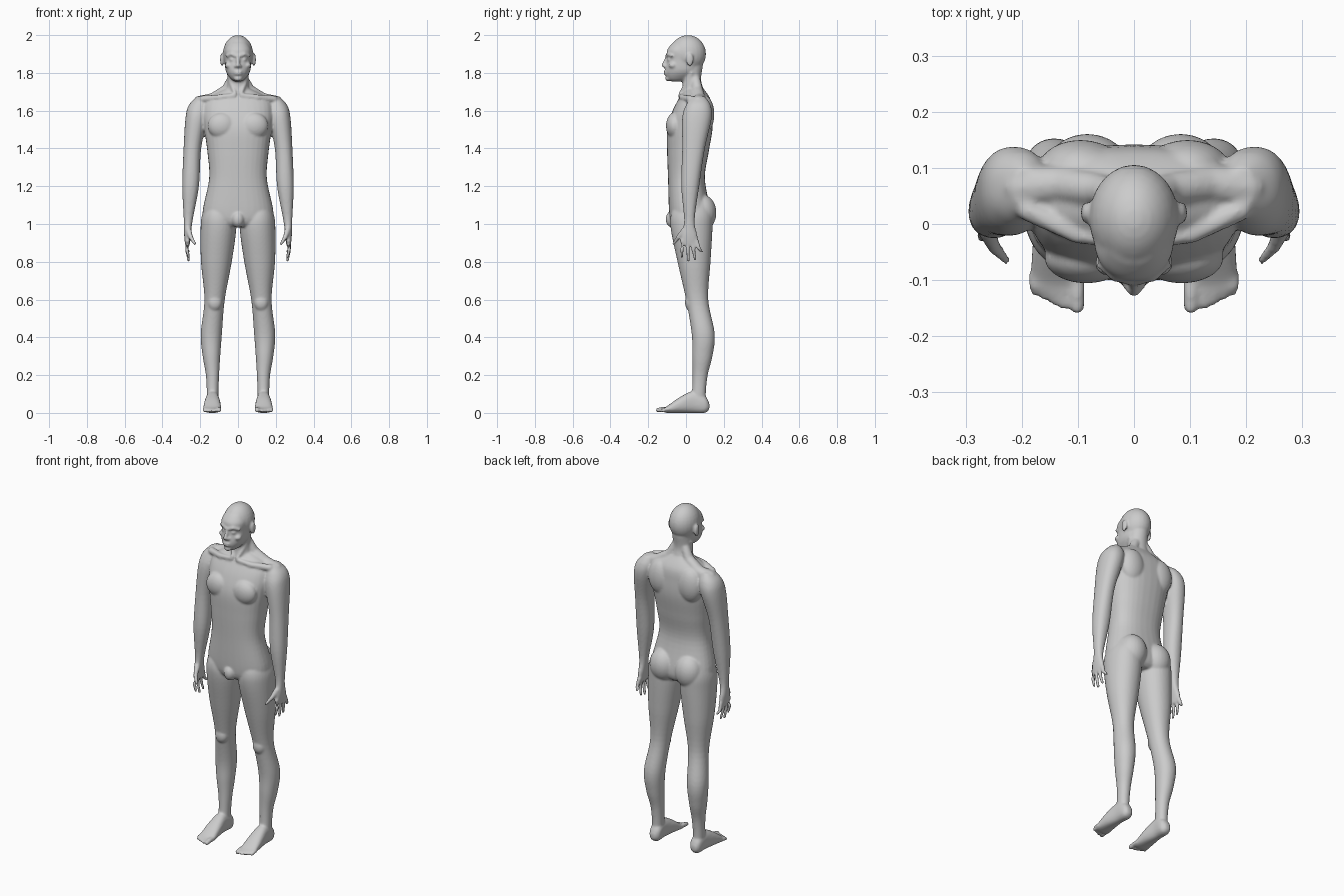
import bpy, bmesh, math
from mathutils import Vector, Matrix

cube = bpy.data.objects.get("Cube")
if cube:
    bpy.data.objects.remove(cube)

SIDES = 32
STEPS = 6
BOTH = (1, -1)
MIDDLE = (1,)
bm = bmesh.new()


def skin(loops):
    """Bridge closed loops of points into a capped solid."""
    rows = [[bm.verts.new(point) for point in loop] for loop in loops]
    for lower, upper in zip(rows, rows[1:]):
        for i in range(len(lower)):
            bm.faces.new((lower[i - 1], lower[i], upper[i], upper[i - 1]))
    bm.faces.new(rows[0][::-1])
    bm.faces.new(rows[-1])


def smooth_rows(rows):
    """Ease through the sections with Hermite curves."""
    rows = [Vector(row) for row in rows]
    padded = [rows[0], *rows, rows[-1]]
    result = []
    for before, start, end, after in zip(padded, padded[1:], padded[2:], padded[3:]):
        leave, arrive = (end - before) / 2, (after - start) / 2
        for step in range(STEPS):
            t = step / STEPS
            ease = t * t * (3 - 2 * t)
            result.append(start.lerp(end, ease) + leave * t * (1 - t) ** 2 - arrive * t * t * (1 - t))
    return result + [rows[-1]]


def rounded(angle, power):
    """Point on a unit superellipse."""
    return [math.copysign(abs(value) ** (2 / power), value)
            for value in (math.cos(angle), math.sin(angle))]


def loft(rows, power, sides=BOTH, lengthwise=False):
    """Rows are (station, inner x, outer x, low, high) of rounded sections."""
    outline = [rounded(math.tau * k / SIDES, power) for k in range(SIDES)]
    for side in sides:
        loops = []
        for station, inner, outer, low, high in smooth_rows(rows):
            loop = []
            for u, v in outline:
                x = side * (inner + outer + u * (outer - inner)) / 2
                other = (low + high + v * (high - low)) / 2
                loop.append((x, station, other) if lengthwise else (x, other, station))
            loops.append(loop)
        skin(loops)


def centred(rows, power):
    """Rows are (height, half width, front, back)."""
    loft([(z, -width, width, front, back) for z, width, front, back in rows], power, MIDDLE)


def blob(centre, radii, sides=BOTH):
    x, y, z = centre
    for side in sides:
        place = Matrix.Translation((side * x, y, z)) @ Matrix.Diagonal((*radii, 1))
        bmesh.ops.create_uvsphere(bm, u_segments=24, v_segments=16, radius=1, matrix=place)


def tube(points, start_radius, end_radius, sides=BOTH):
    """Round-ended tapering tube through the points."""
    last = len(points) - 1
    for side in sides:
        path = [Vector((side * x, y, z)) for x, y, z in points]
        loops = []
        for i, point in enumerate(path):
            radius = start_radius + (end_radius - start_radius) * i / last
            heading = path[min(i + 1, last)] - path[max(i - 1, 0)]
            turn = heading.to_track_quat("Z", "Y")
            loops.append([point + turn @ Vector((*rounded(math.tau * k / 12, 2), 0)) * radius
                          for k in range(12)])
        skin(loops)
        for point, radius in ((path[0], start_radius), (path[-1], end_radius)):
            bmesh.ops.create_uvsphere(bm, u_segments=12, v_segments=8, radius=radius,
                                      matrix=Matrix.Translation(point))


# Skull and face
blob((0, .01, 1.9), (.08, .096, .1), MIDDLE)
centred([(1.96, .05, -.07, .03), (1.92, .07, -.1, .05), (1.87, .07, -.1, .07),
         (1.81, .065, -.11, .07), (1.77, .04, -.1, .02), (1.755, .02, -.08, -.02)], 2.2)
# Brows, eyes, cheeks, nose, lips, chin and ears
tube([(.01, -.1, 1.89), (.035, -.095, 1.9), (.06, -.075, 1.89)], .01, .007)
blob((.03, -.085, 1.87), (.016, .014, .011))
blob((.05, -.07, 1.84), (.02, .022, .016))
tube([(0, -.1, 1.89), (0, -.11, 1.86), (0, -.12, 1.84)], .008, .011, MIDDLE)
blob((.012, -.11, 1.835), (.009, .01, .008))
for lip_height in (1.806, 1.794):
    blob((0, -.107, lip_height), (.024, .012, .006), MIDDLE)
blob((0, -.096, 1.77), (.022, .014, .014), MIDDLE)
blob((.085, .02, 1.87), (.01, .02, .035))

# Neck, its front cords, the slope to the shoulders and the collarbones
centred([(1.84, .055, -.03, .09), (1.77, .055, -.02, .08), (1.72, .06, -.02, .09),
         (1.66, .08, -.03, .11)], 2)
tube([(.05, .03, 1.8), (.035, 0, 1.74), (.015, -.03, 1.69)], .011, .01)
tube([(.03, .05, 1.77), (.06, .06, 1.71), (.13, .07, 1.66), (.2, .065, 1.64)], .025, .04)
tube([(.02, -.03, 1.68), (.1, -.02, 1.67), (.19, .025, 1.66)], .012, .02)

# Torso
centred([(1.72, .06, 0, .09), (1.66, .165, -.04, .13), (1.59, .187, -.075, .14),
         (1.5, .178, -.1, .14), (1.38, .162, -.1, .12), (1.24, .153, -.095, .1),
         (1.07, .187, -.09, .13), (1.01, .17, -.08, .125), (.985, .1, -.06, .1)], 2.4)
# Chest muscles, shoulder blades, buttocks and groin
blob((.085, -.06, 1.52), (.075, .046, .07))
blob((.095, .1, 1.58), (.075, .05, .1))
blob((.083, .088, 1.06), (.08, .073, .095))
blob((0, -.07, 1.025), (.035, .038, .045), MIDDLE)

# Arms down to the palms
loft([(1.675, .17, .215, .03, .1), (1.63, .15, .26, 0, .13), (1.56, .16, .278, -.02, .136),
      (1.4, .195, .288, -.02, .1), (1.2, .207, .295, -.025, .07), (1.02, .24, .287, -.01, .046),
      (.94, .25, .285, -.025, .06), (.89, .254, .28, -.025, .064)], 2.2)
# Fingers fan out from the palm, the middle ones longest
for finger in range(4):
    root = .025 * finger - .02
    tip = .035 * finger - .022
    reach = .805 + .015 * (finger - 1.2) ** 2
    tube([(.267, root, .91), (.272, (root + tip) / 2, .87), (.262, tip, reach)], .013, .008)
tube([(.262, -.01, .965), (.25, -.04, .93), (.228, -.065, .895)], .017, .008)

# Legs
loft([(1.12, .04, .16, -.05, .12), (1.05, .02, .19, -.08, .14), (.97, .01, .198, -.08, .14),
      (.8, .033, .196, -.045, .13), (.6, .07, .178, 0, .118), (.42, .085, .197, .03, .152),
      (.3, .094, .187, .033, .14), (.2, .1, .17, .035, .115), (.1, .104, .165, .03, .105),
      (.03, .104, .164, .01, .11)], 2.1)
# Kneecaps
blob((.123, .022, .585), (.038, .028, .045))
# Feet
loft([(.124, .12, .15, .02, .05), (.1, .1, .166, 0, .09), (.04, .1, .17, 0, .115),
      (-.03, .092, .18, 0, .085), (-.1, .089, .184, 0, .036), (-.12, .095, .178, .006, .026)],
     2.4, lengthwise=True)
# Toes shorten toward the outside
tube([(.101, -.09, .02), (.101, -.12, .02), (.101, -.148, .015)], .014, .013)
for toe in range(4):
    x = .126 + .017 * toe
    tube([(x, -.09, .02), (x, -.11, .02), (x, .008 * toe - .144, .011)], .011, .009)

# Fuse every part into one smooth skin
bmesh.ops.recalc_face_normals(bm, faces=bm.faces)
mesh = bpy.data.meshes.new("body")
bm.to_mesh(mesh)
bm.free()
body = bpy.data.objects.new("body", mesh)
bpy.context.collection.objects.link(body)

grey = bpy.data.materials.new("plain grey")
grey.use_nodes = True
colour = (.6, .6, .6, 1)
grey.diffuse_color = colour
grey.node_tree.nodes["Principled BSDF"].inputs["Base Color"].default_value = colour
mesh.materials.append(grey)

fuse = body.modifiers.new("fuse", "REMESH")
fuse.mode = "VOXEL"
fuse.voxel_size = .006
fuse.use_smooth_shade = True
relax = body.modifiers.new("relax", "SMOOTH")
relax.factor = .5
relax.iterations = 6
